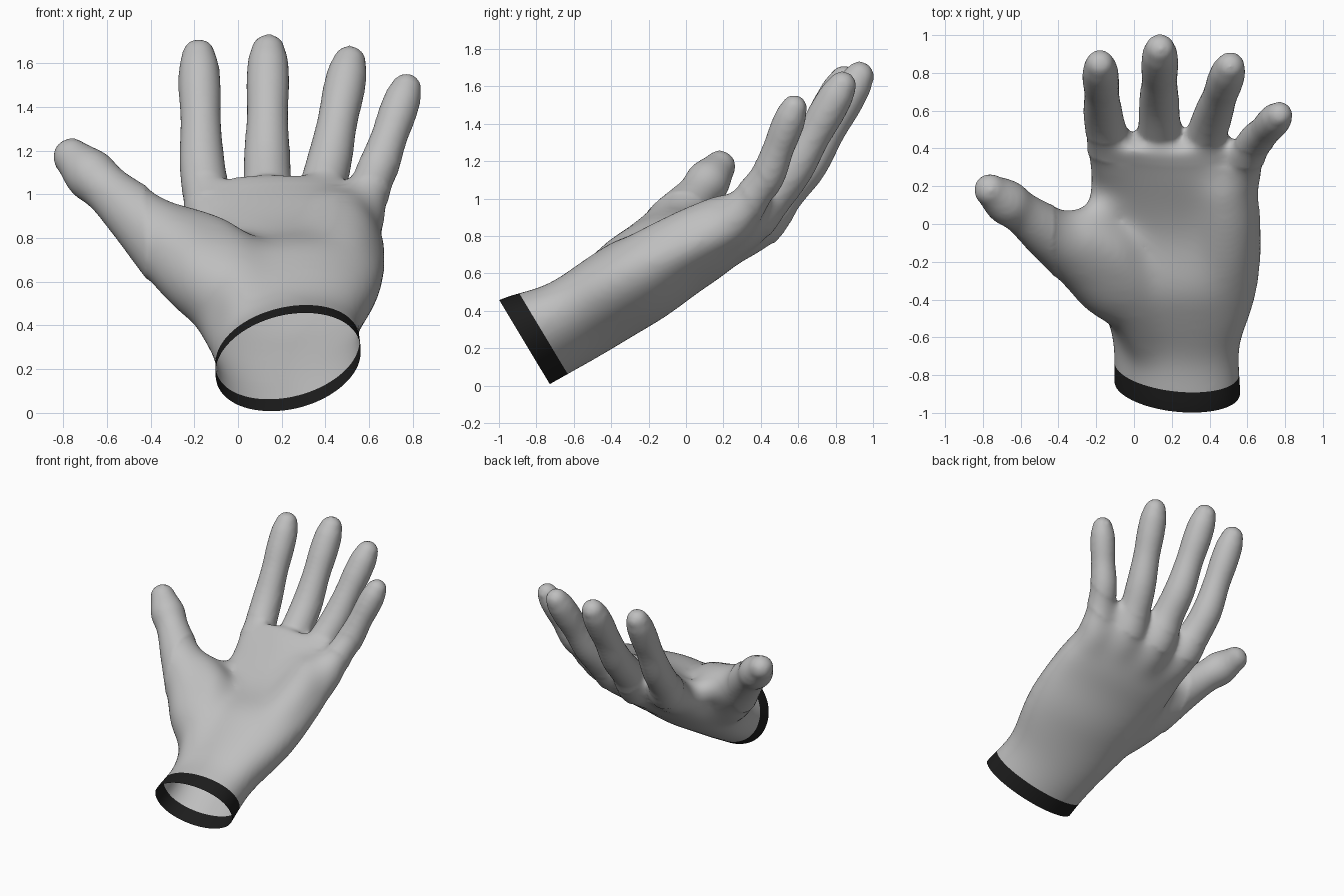
import bpy, bmesh, math
from mathutils import Vector

if "Cube" in bpy.data.objects:
    bpy.data.objects.remove(bpy.data.objects["Cube"])

# Hand frame: X across, S along the forearm, N out of the palm
X = Vector((1, 0, 0))
S = Vector((0, 0.857, 0.515))
N = Vector((0, -0.515, 0.857))
RIM, BAND = -0.62, -0.51


def hand(x, s, n):
    return X * x + S * s + N * n


def spline(keys, steps=6):
    """Catmull-Rom interpolation of key tuples."""
    keys = [Vector(k) for k in keys]
    out = []
    for i in range(len(keys) - 1):
        p0, p1, p2 = keys[max(i - 1, 0)], keys[i], keys[i + 1]
        p3 = keys[min(i + 2, len(keys) - 1)]
        for j in range(steps):
            t = j / steps
            out.append(0.5 * (2 * p1 + (p2 - p0) * t + (2 * p0 - 5 * p1 + 4 * p2 - p3) * t * t
                              + (3 * p1 - p0 - 3 * p2 + p3) * t ** 3))
    return out + [keys[-1]]


def loft(bm, rings):
    """Skin a list of (centre, u, v) ellipses and close both ends."""
    count = 32
    loops = []
    for c, u, v in rings:
        loops.append([bm.verts.new(c + u * math.cos(a) + v * math.sin(a))
                      for a in (2 * math.pi * k / count for k in range(count))])
    for a, b in zip(loops, loops[1:]):
        for k in range(count):
            m = (k + 1) % count
            bm.faces.new((a[k], a[m], b[m], b[k]))
    bm.faces.new(loops[0][::-1])
    bm.faces.new(loops[-1])


def tube(bm, keys):
    """Round tapered tube through (x, y, z, radius) keys with a domed end."""
    pts = spline(keys)
    rings = []
    for i, p in enumerate(pts):
        t = (pts[min(i + 1, len(pts) - 1)] - pts[max(i - 1, 0)]).xyz.normalized()
        u = (X - t * t.x).normalized()
        r = p[3] + 0.005
        rings.append((p.xyz, u * r, t.cross(u) * r))
    loft(bm, rings)
    geo = bmesh.ops.create_uvsphere(bm, u_segments=24, v_segments=16, radius=pts[-1][3] + 0.008)
    bmesh.ops.translate(bm, verts=geo["verts"], vec=pts[-1].xyz)


def finger(bm, size, knuckle, base, joint, tip):
    """Finger from inside the palm: bone, knuckle, base, joint, then a straight end."""
    k, b, j, t = map(Vector, (knuckle, base, joint, tip))
    x = 0.07 + 0.7 * k.x
    path = [hand(x, 0.31, 0.54 + 0.1 * max(0, x)), k, b, j]
    path += [j.lerp(t, f) for f in (0.38, 0.67, 0.91, 1)]
    widths = (0.09, 0.138, 0.109, 0.102, 0.091, 0.095, 0.089, 0.073)
    tube(bm, [(*p, w * size) for p, w in zip(path, widths)])


bm = bmesh.new()

# Wrist and palm: s, centre x, centre n, half width, half thickness, roll in degrees
palm = [(-0.62, 0.23, 0.646, 0.352, 0.247, 22),
        (-0.36, 0.22, 0.61, 0.352, 0.215, 20), (-0.1, 0.22, 0.615, 0.42, 0.228, 12),
        (0.1, 0.23, 0.615, 0.445, 0.232, 9), (0.33, 0.23, 0.587, 0.455, 0.18, 8),
        (0.5, 0.22, 0.58, 0.455, 0.165, 6), (0.72, 0.205, 0.605, 0.44, 0.14, 4),
        (0.9, 0.18, 0.655, 0.38, 0.085, 0)]
palm.insert(0, (RIM - 0.28, *palm[0][1:]))
rings = []
for s, x, n, w, h, roll in spline(palm):
    a = math.radians(roll)
    rings.append((hand(x, s, n), (X * math.cos(a) + N * math.sin(a)) * (w + 0.006),
                  (N * math.cos(a) - X * math.sin(a)) * (h + 0.006)))
loft(bm, rings)

# Index, middle, ring and little finger
finger(bm, 0.98, (-0.10, 0.33, 0.85), (-0.145, 0.48, 1.01), (-0.165, 0.59, 1.15), (-0.18, 0.845, 1.635))
finger(bm, 1.0, (0.14, 0.35, 0.84), (0.135, 0.52, 1.03), (0.133, 0.65, 1.18), (0.138, 0.927, 1.655))
finger(bm, 0.97, (0.35, 0.30, 0.85), (0.385, 0.47, 1.02), (0.42, 0.58, 1.16), (0.51, 0.835, 1.605))
finger(bm, 0.88, (0.545, 0.22, 0.85), (0.60, 0.36, 1.02), (0.645, 0.44, 1.13), (0.77, 0.578, 1.485))

# Thumb
tube(bm, [(0.06, -0.5, 0.40, 0.10), (-0.08, -0.34, 0.566, 0.20), (-0.25, -0.18, 0.71, 0.19),
          (-0.46, -0.04, 0.90, 0.138), (-0.595, 0.06, 1.02, 0.108), (-0.68, 0.12, 1.095, 0.115),
          (-0.762, 0.18, 1.172, 0.08)])
# Web between thumb and index
tube(bm, [(-0.38, -0.04, 0.86, 0.1), (-0.23, 0.02, 0.81, 0.085), (-0.06, 0.2, 0.78, 0.06)])

# Fleshy mounds below the thumb and along the outer edge: x, s, n, radius
thumb_mound = [(0.12, -0.45, 0.66, 0.12), (0.0, 0.0, 0.695, 0.175),
               (-0.12, 0.25, 0.72, 0.16), (-0.25, 0.36, 0.74, 0.13)]
edge_mound = [(0.40, -0.35, 0.67, 0.14), (0.46, 0.1, 0.665, 0.18),
              (0.485, 0.42, 0.665, 0.165), (0.47, 0.62, 0.665, 0.135)]
for mound in (thumb_mound, edge_mound):
    tube(bm, [(*hand(x, s, n), r) for x, s, n, r in mound])

mesh = bpy.data.meshes.new("hand")
bm.to_mesh(mesh)
bm.free()
obj = bpy.data.objects.new("hand", mesh)
bpy.context.collection.objects.link(obj)

# Fuse everything into one soft skin
fuse = obj.modifiers.new("fuse", "REMESH")
fuse.mode = "VOXEL"
fuse.voxel_size = 0.017
soften = obj.modifiers.new("soften", "SMOOTH")
soften.factor = 0.5
soften.iterations = 14
deps = bpy.context.evaluated_depsgraph_get()
skin = bpy.data.meshes.new_from_object(obj.evaluated_get(deps))
obj.modifiers.clear()
obj.data = skin

# Colours
skin.materials.clear()
for name, v in (("light_grey", 0.52), ("black", 0.012)):
    mat = bpy.data.materials.new(name)
    mat.diffuse_color = (v, v, v, 1)
    mat.use_nodes = True
    mat.node_tree.nodes["Principled BSDF"].inputs["Base Color"].default_value = mat.diffuse_color
    skin.materials.append(mat)

bm = bmesh.new()
bm.from_mesh(skin)

# Blend the palm further, leaving the fingers crisp
for limit, times in ((0.93, 15), (0.8, 50)):
    region = [v for v in bm.verts if v.co.dot(S) < limit and v.co.x > -0.42]
    for _ in range(times):
        bmesh.ops.smooth_vert(bm, verts=region, factor=0.5,
                              use_axis_x=True, use_axis_y=True, use_axis_z=True)

# Open the wrist and cut the edge of the dark band
for s, clear in ((RIM, True), (BAND, False)):
    bmesh.ops.bisect_plane(bm, geom=bm.verts[:] + bm.edges[:] + bm.faces[:],
                           plane_co=S * s, plane_no=S, clear_inner=clear)
for f in bm.faces:
    f.smooth = True
    f.material_index = 1 if f.calc_center_median().dot(S) < BAND else 0
bm.to_mesh(skin)
bm.free()
